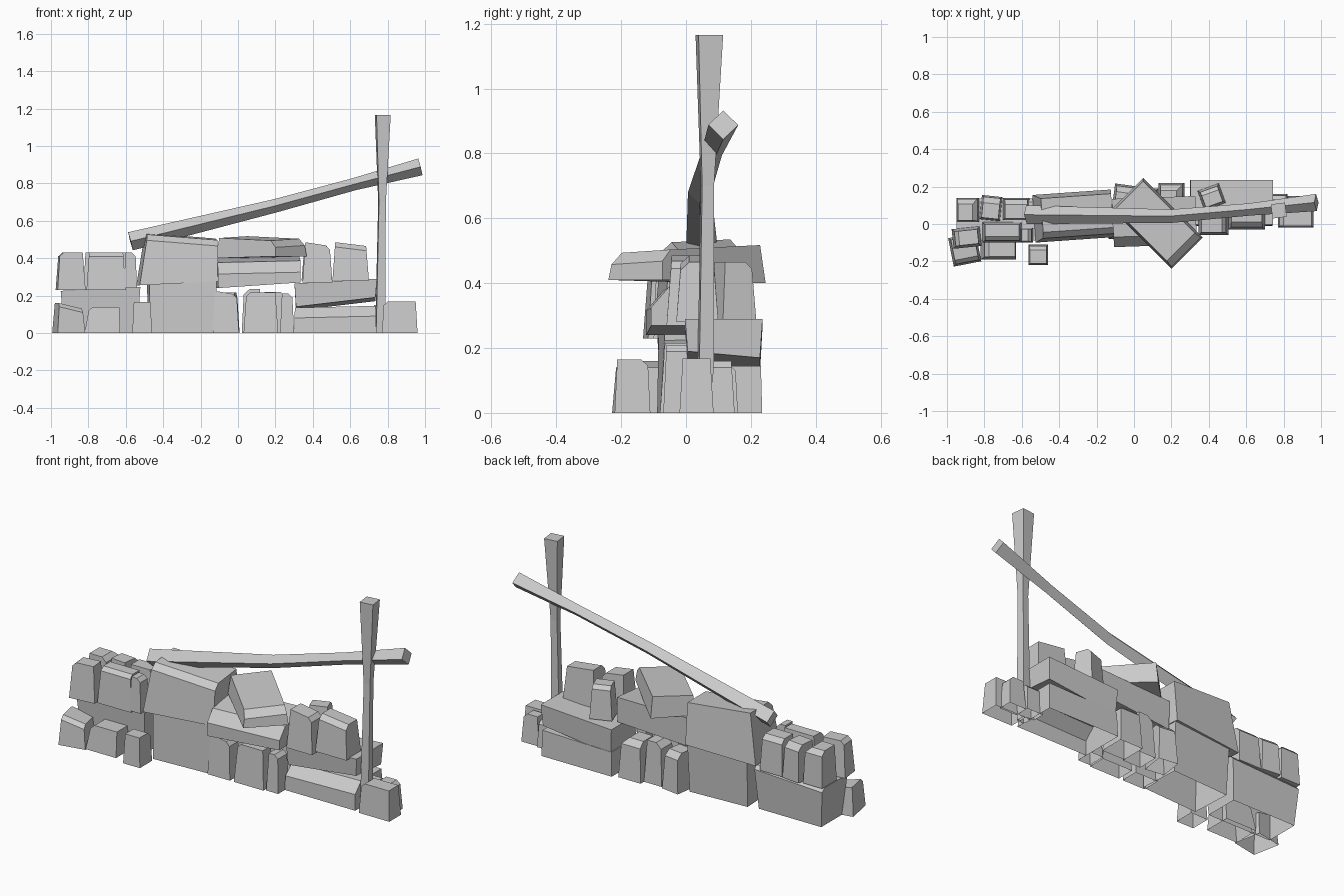
import bpy
import bmesh
from math import radians
from mathutils import Vector, Matrix

default = bpy.data.objects.get("Cube")
if default:
    bpy.data.objects.remove(default, do_unlink=True)

stone_grey = bpy.data.materials.new("stone grey")
stone_grey.use_nodes = True
GREY = (0.6, 0.6, 0.6, 1)
stone_grey.diffuse_color = GREY
stone_grey.node_tree.nodes["Principled BSDF"].inputs["Base Color"].default_value = GREY

SIDES = {"left": Vector((1, 0, 0)), "right": Vector((-1, 0, 0)),
         "front": Vector((0, -1, 0)), "back": Vector((0, 1, 0))}


def finish(name, bm):
    bmesh.ops.recalc_face_normals(bm, faces=bm.faces)
    # Parts standing on the ground have no underside
    buried = [f for f in bm.faces if all(v.co.z < .001 for v in f.verts)]
    bmesh.ops.delete(bm, geom=buried, context="FACES")
    mesh = bpy.data.meshes.new(name)
    bm.to_mesh(mesh)
    bm.free()
    mesh.materials.append(stone_grey)
    obj = bpy.data.objects.new(name, mesh)
    bpy.context.collection.objects.link(obj)
    return obj


def stone(name, x, y, z, taper=.02, lean=(0, 0), slope=(0, 0), under=(0, 0),
          chip="", size=.03, yaw=0):
    """Rough block: tapered, leaning, tilted top and base, chipped top edges."""
    bm = bmesh.new()
    bmesh.ops.create_cube(bm, size=1)
    dims = Vector((x[1] - x[0], y[1] - y[0], z[1] - z[0]))
    centre = Vector((sum(x), sum(y), sum(z))) / 2
    top_verts = []
    for v in bm.verts:
        ux, uy, top = v.co.x, v.co.y, v.co.z > 0
        tilt = slope if top else under
        v.co = Vector((ux * dims.x, uy * dims.y, v.co.z * dims.z))
        v.co.z += tilt[0] * ux + tilt[1] * uy
        if top:
            v.co.x += lean[0] - 2 * taper * ux
            v.co.y += lean[1] - 2 * taper * uy
            top_verts.append(v)
    # Chip the named upper edges
    edges = []
    for side in chip.split():
        ranked = sorted(top_verts, key=lambda v: v.co.dot(SIDES[side]))[-2:]
        edges += [e for e in bm.edges if all(v in ranked for v in e.verts)]
    if edges:
        bmesh.ops.bevel(bm, geom=edges, offset=size, segments=1, affect="EDGES")
    bmesh.ops.transform(bm, verts=bm.verts, matrix=Matrix.Translation(centre)
                        @ Matrix.Rotation(radians(yaw), 4, "Z"))
    return finish(name, bm)


def beam(name, sections, axis, roll):
    """Square timber through (centre, half diagonal) sections."""
    bm = bmesh.new()
    axis = Vector(axis).normalized()
    side = axis.cross(Vector((0, 1, 0))).normalized()
    rings = []
    for centre, radius in sections:
        ring = []
        for corner in range(4):
            turn = Matrix.Rotation(radians(roll + corner * 90), 3, axis)
            ring.append(bm.verts.new(Vector(centre) + turn @ side * radius))
        rings.append(ring)
    for a, b in zip(rings, rings[1:]):
        for i in range(4):
            j = (i + 1) % 4
            bm.faces.new((a[i], a[j], b[j], b[i]))
    bm.faces.new(rings[0])
    bm.faces.new(rings[-1])
    return finish(name, bm)


# Timber post and leaning rail
beam("post", [((.76, .06, 0), .034), ((.77, .066, .7), .026),
              ((.774, .072, 1.165), .054)], (0, 0, 1), 52)
beam("rail", [((-.575, .05, .49), .05), ((.2, .042, .68), .036),
              ((.62, .078, .795), .033), ((.975, .115, .888), .046)], (1, .04, .26), 0)

# Right-hand end: base block, footing stones and the stones on top
stone("end_base", (-.93, -.54), (-.07, .12), (0, .235), -.018, chip="back", size=.02, slope=(.02, 0))
stone("end_footing_outer", (-.98, -.83), (-.215, -.06), (0, .145), .012, slope=(-.03, 0), chip="front", size=.02, yaw=11)
stone("end_footing_inner", (-.82, -.63), (-.19, -.04), (0, .14), .015, lean=(.01, 0), chip="right", size=.02)
stone("end_footing_small", (-.565, -.46), (-.22, -.11), (0, .165), .008, chip="back", size=.02)
stone("end_top_front_outer", (-.97, -.82), (-.125, -.02), (.23, .43), .014, chip="right", size=.02, yaw=6)
stone("end_top_front_middle", (-.81, -.6), (-.1, .01), (.23, .43), .014, chip="front", size=.02)
stone("end_top_front_inner", (-.61, -.54), (-.1, -.02), (.24, .43), .008, chip="left", size=.02)
stone("end_top_back_outer", (-.95, -.83), (.01, .14), (.23, .43), .008, chip="back left", size=.025)
stone("end_top_back_middle", (-.82, -.71), (.02, .15), (.23, .43), .01, chip="back", yaw=-6)
stone("end_top_back_inner", (-.7, -.56), (.02, .14), (.23, .43), .01, chip="back", size=.025)

# Large stacked pair
stone("large_lower_block", (-.475, -.125), (-.08, .145), (0, .27), -.005, slope=(.01, 0), lean=(0, .01), yaw=3)
stone("large_upper_block", (-.535, -.115), (-.085, .17), (.265, .515), .022, lean=(.022, 0),
      slope=(-.03, .01), under=(.02, 0), chip="front", size=.03, yaw=4)

# Middle: narrow uprights carrying the slabs
stone("upright_front_right", (-.135, .005), (-.08, .02), (0, .215), .012, slope=(-.02, 0), chip="left", size=.02)
stone("upright_front_middle", (.03, .215), (-.08, .02), (0, .215), .015, chip="right", size=.02)
stone("upright_front_left", (.225, .3), (-.07, .03), (0, .21), .01, chip="left", size=.02)
stone("upright_back_right", (-.11, .0), (.08, .21), (0, .215), .012, chip="back", yaw=-8)
stone("upright_back_middle", (.02, .13), (.07, .19), (0, .235), .012, chip="right")
stone("upright_back_left", (.13, .27), (.08, .22), (0, .22), .012, chip="back left")
stone("middle_slab", (-.11, .33), (-.115, .14), (.255, .39), -.002, slope=(.01, .03),
      under=(.03, 0), chip="front", size=.055, yaw=2)
stone("turned_cap", (-.1, .35), (-.115, .121), (.405, .505), .012, slope=(-.015, .01),
      under=(.01, 0), chip="left", size=.035, yaw=-45)

# Left-hand end: two long slabs, upper stones and footing
stone("long_lower_slab", (.3, .74), (-.01, .235), (0, .14), .004, slope=(.01, 0),
      chip="front", size=.055)
stone("long_upper_slab", (.31, .735), (.005, .228), (.155, .277), -.008, slope=(.025, 0),
      under=(.05, -.02))
stone("upper_stone_front", (.345, .505), (-.06, .06), (.27, .475), .015, slope=(-.02, 0), chip="left", size=.02)
stone("upper_stone_left", (.505, .7), (-.03, .1), (.28, .475), .015, slope=(-.02, 0), chip="front", size=.025)
stone("upper_stone_back", (.355, .475), (.09, .2), (.28, .465), .012, chip="back", size=.02, yaw=20)
stone("post_footing_front", (.77, .96), (-.02, .085), (0, .168), .01, chip="right", size=.02)
stone("post_footing_back", (.72, .82), (.09, .16), (0, .15), .008, chip="back", size=.02)
stone("post_footing_side", (.82, .925), (.075, .15), (0, .16), .01, chip="left", size=.02)
